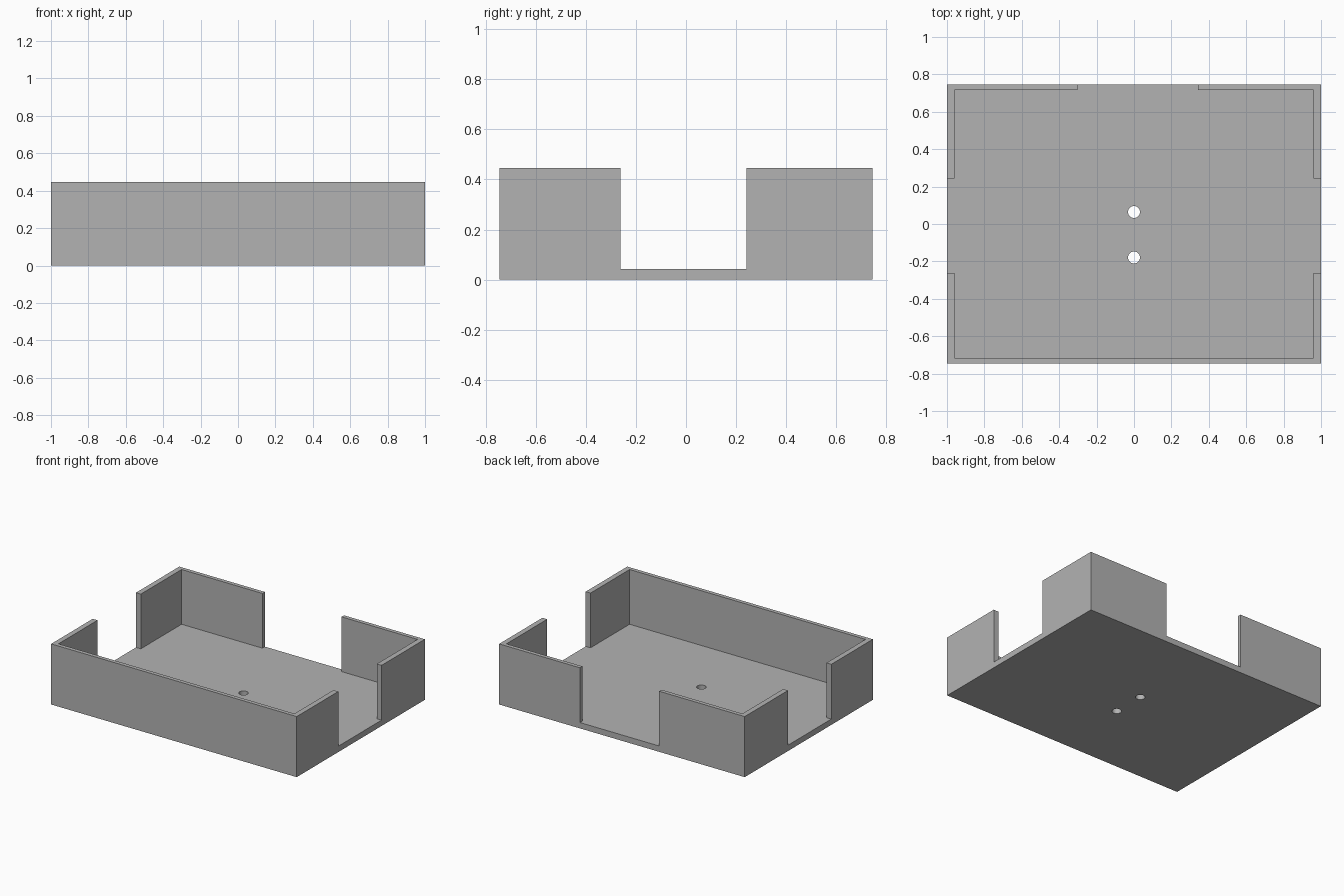
import bpy

old = bpy.data.objects.get("Cube")
if old:
    bpy.data.objects.remove(old, do_unlink=True)

# Overall sizes
HALF_X, HALF_Y, HEIGHT = 1.0, 0.745, 0.446
FLOOR = 0.043
SIDE_WALL, END_WALL = 0.039, 0.029
OVER = 0.1

grey = bpy.data.materials.new("plain grey")
grey.use_nodes = True
colour = (0.45, 0.45, 0.45, 1)
grey.diffuse_color = colour
grey.node_tree.nodes["Principled BSDF"].inputs["Base Color"].default_value = colour


def box(name, low, high):
    """Axis-aligned box between two corners."""
    centre = [(a + b) / 2 for a, b in zip(low, high)]
    bpy.ops.mesh.primitive_cube_add(size=1, location=centre)
    obj = bpy.context.object
    obj.name = name
    obj.scale = [b - a for a, b in zip(low, high)]
    bpy.ops.object.transform_apply(location=True, rotation=False, scale=True)
    obj.data.materials.append(grey)
    return obj


def cut(target, cutter):
    """Subtract a cutter, then discard it."""
    cutter.hide_render = True
    mod = target.modifiers.new("cut", "BOOLEAN")
    mod.operation = "DIFFERENCE"
    mod.solver = "EXACT"
    mod.object = cutter
    bpy.context.view_layer.objects.active = target
    bpy.ops.object.modifier_apply(modifier=mod.name)
    bpy.data.objects.remove(cutter, do_unlink=True)


# Solid block that becomes the tray
tray = box("open_tray", (-HALF_X, -HALF_Y, 0), (HALF_X, HALF_Y, HEIGHT))

# Inner cavity above the floor
cut(tray, box("cavity_cutter",
              (SIDE_WALL - HALF_X, END_WALL - HALF_Y, FLOOR),
              (HALF_X - SIDE_WALL, HALF_Y - END_WALL, HEIGHT + OVER)))

# Gap through both side walls
cut(tray, box("side_gap_cutter",
              (-HALF_X - OVER, -0.262, FLOOR),
              (HALF_X + OVER, 0.242, HEIGHT + OVER)))

# Gap in the back wall
cut(tray, box("back_gap_cutter",
              (-0.302, HALF_Y - 2 * OVER, FLOOR),
              (0.342, HALF_Y + OVER, HEIGHT + OVER)))

# Two round screw holes through the floor
for y in (0.064, -0.179):
    bpy.ops.mesh.primitive_cylinder_add(vertices=32, radius=0.032, depth=0.2,
                                        location=(0, y, FLOOR / 2))
    drill = bpy.context.object
    drill.name = "hole_cutter"
    drill.data.materials.append(grey)
    cut(tray, drill)

# Flat walls with softly rounded hole sides
bpy.ops.object.select_all(action="DESELECT")
tray.select_set(True)
bpy.context.view_layer.objects.active = tray
bpy.ops.object.shade_smooth_by_angle()
